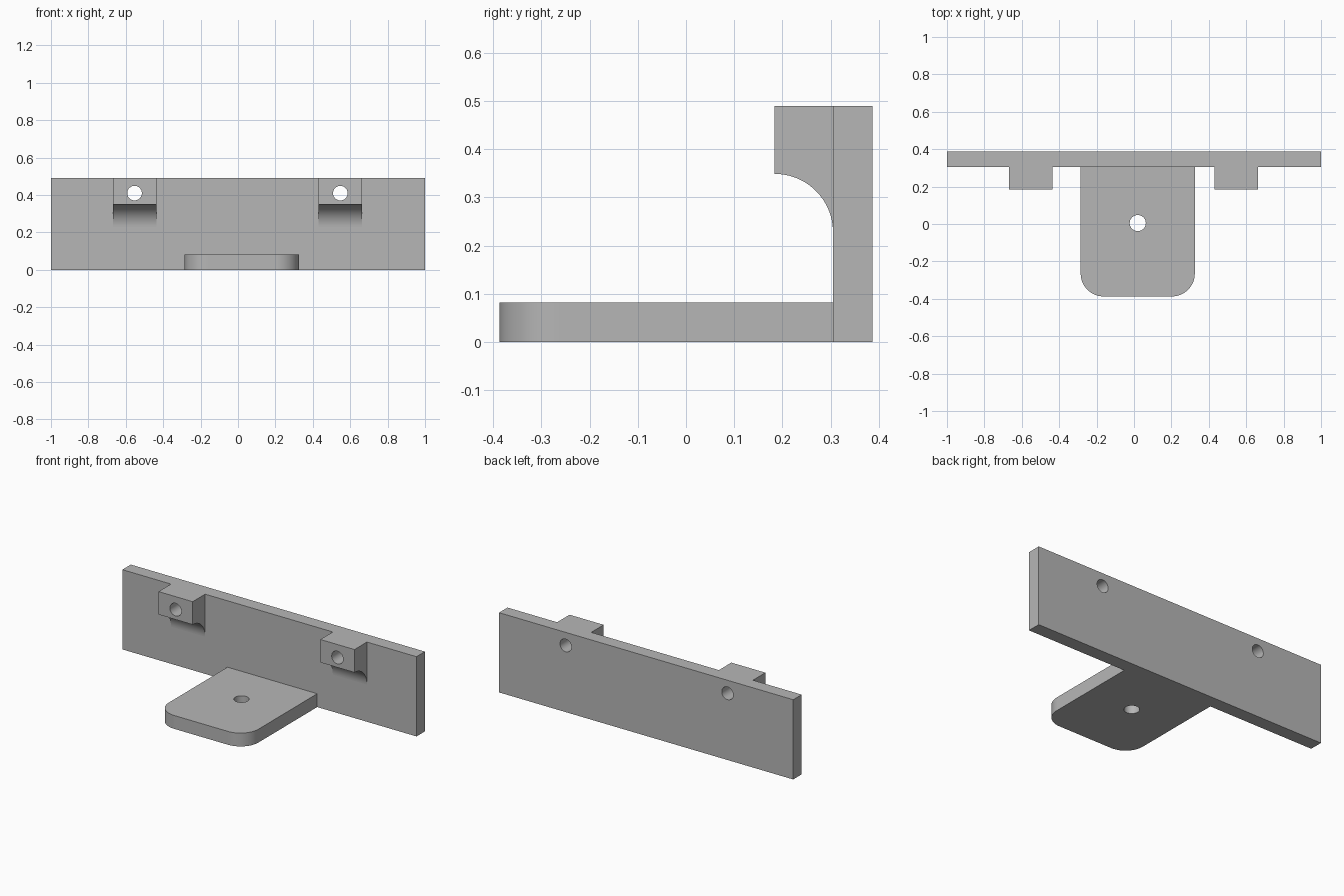
import bpy
import bmesh
from math import cos, sin, pi
from mathutils import Vector

cube = bpy.data.objects.get("Cube")
if cube:
    bpy.data.objects.remove(cube, do_unlink=True)

grey = bpy.data.materials.new("plain grey")
grey.use_nodes = True
colour = (0.47, 0.47, 0.47, 1)
grey.diffuse_color = colour
grey.node_tree.nodes["Principled BSDF"].inputs["Base Color"].default_value = colour


def arc(cx, cy, r, start, end, steps):
    """Points along a circular arc, both ends included."""
    angles = [start + (end - start) * i / steps for i in range(steps + 1)]
    return [(cx + r * cos(a), cy + r * sin(a)) for a in angles]


def prism(name, profile, axis, low, high):
    """Extrude a flat outline along the x, y or z axis."""
    place = {"x": lambda p, h: (h, p[0], p[1]),
             "y": lambda p, h: (p[0], h, p[1]),
             "z": lambda p, h: (p[0], p[1], h)}[axis]
    bm = bmesh.new()
    face = bm.faces.new([bm.verts.new(place(p, low)) for p in profile])
    grown = bmesh.ops.extrude_face_region(bm, geom=[face])
    moved = [v for v in grown["geom"] if isinstance(v, bmesh.types.BMVert)]
    shift = Vector(place((0, 0), high - low))
    bmesh.ops.translate(bm, verts=moved, vec=shift)
    bmesh.ops.recalc_face_normals(bm, faces=bm.faces)
    mesh = bpy.data.meshes.new(name)
    bm.to_mesh(mesh)
    bm.free()
    mesh.materials.append(grey)
    obj = bpy.data.objects.new(name, mesh)
    bpy.context.collection.objects.link(obj)
    return obj


def combine(target, tool, operation):
    """Apply a boolean and remove the tool object."""
    mod = target.modifiers.new(operation.lower(), "BOOLEAN")
    mod.operation = operation
    mod.solver = "EXACT"
    mod.object = tool
    bpy.context.view_layer.objects.active = target
    bpy.ops.object.modifier_apply(modifier=mod.name)
    bpy.data.objects.remove(tool, do_unlink=True)


def circle(cx, cy, r):
    return arc(cx, cy, r, 0, 2 * pi, 48)[:-1]


BACK, WALL, LUG, FRONT = 0.387, 0.305, 0.184, -0.387
TOP, THICK, INSIDE = 0.49, 0.082, 0.345

# Upright back plate
bracket = prism("bracket", [(-1, 0), (1, 0), (1, TOP), (-1, TOP)], "z", 0, 1)
bracket.name = "spare"
bpy.data.objects.remove(bracket, do_unlink=True)
bracket = prism("bracket", [(-1, 0), (1, 0), (1, TOP), (-1, TOP)], "y", WALL, BACK)

# Tongue with rounded front corners
left, right, r = -0.285, 0.325, 0.122
outline = (arc(left + r, FRONT + r, r, pi, 1.5 * pi, 20)
           + arc(right - r, FRONT + r, r, 1.5 * pi, 2 * pi, 20)
           + [(right, INSIDE), (left, INSIDE)])
combine(bracket, prism("tongue", outline, "z", 0, THICK), "UNION")

# Screw lugs with a concave fillet underneath
r = WALL - LUG
lug = (arc(LUG, 0.349 - r, r, pi / 2, 0, 24)
       + [(INSIDE, 0.349 - r), (INSIDE, TOP), (LUG, TOP)])
for x in (-0.553, 0.547):
    combine(bracket, prism("lug", lug, "x", x - 0.116, x + 0.116), "UNION")

# Through holes
for x in (-0.553, 0.547):
    combine(bracket, prism("screw_hole", circle(x, 0.41, 0.039), "y", 0.1, 0.5), "DIFFERENCE")
combine(bracket, prism("tongue_hole", circle(0.02, 0.005, 0.043), "z", -0.1, 0.2), "DIFFERENCE")

# Smooth only the curved faces, keep the flat ones crisp
for face in bracket.data.polygons:
    face.use_smooth = max(abs(c) for c in face.normal) < 0.9999
